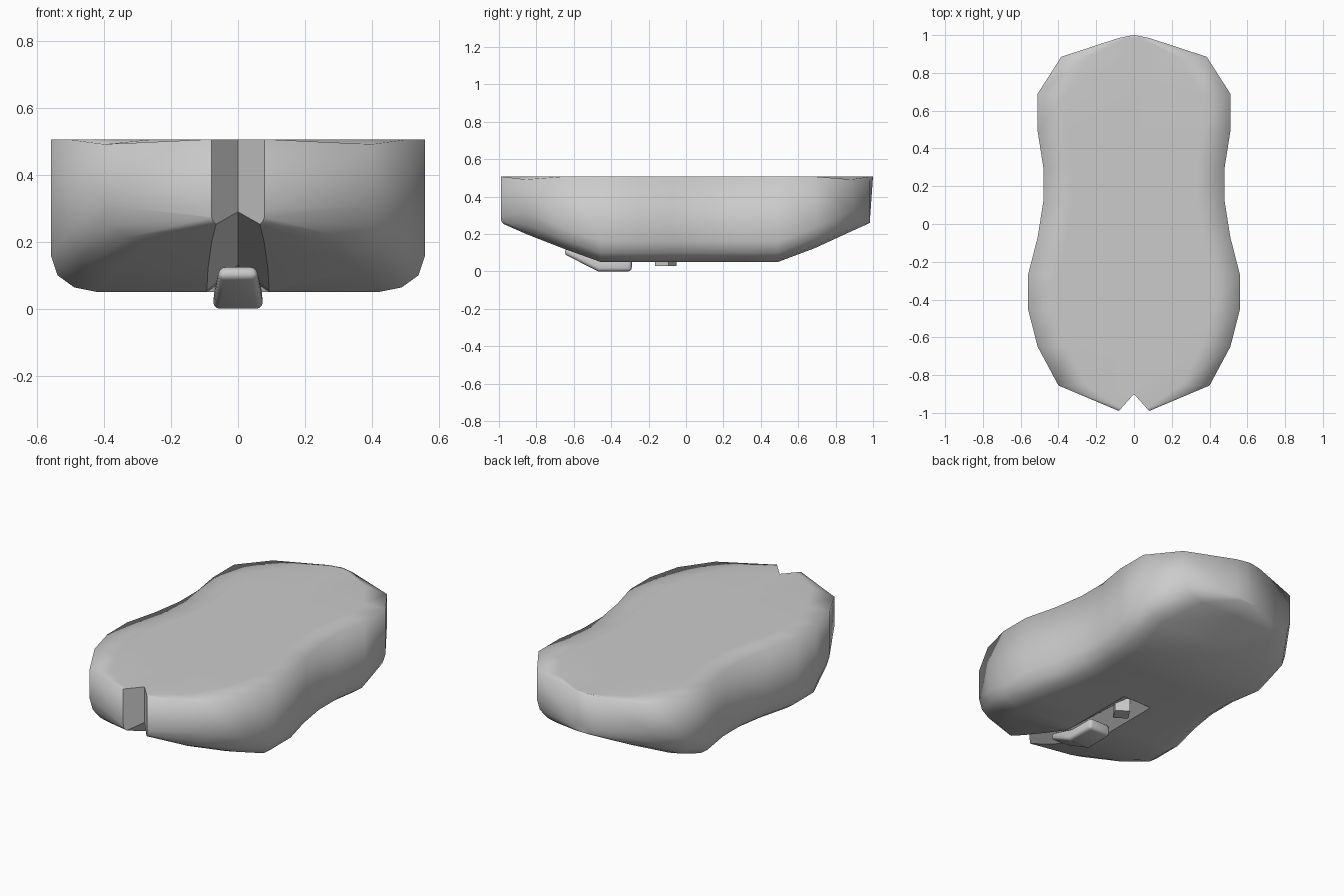
import bpy, math

if "Cube" in bpy.data.objects:
    bpy.data.objects.remove(bpy.data.objects["Cube"])

def mesh_object(name, verts, faces, smooth=False):
    me = bpy.data.meshes.new(name)
    me.from_pydata(verts, [], faces)
    me.polygons.foreach_set("use_smooth", [smooth] * len(faces))
    ob = bpy.data.objects.new(name, me)
    bpy.context.collection.objects.link(ob)
    return ob

def loft(name, rings, smooth=False):
    """Skin closed rings of equal length and cap both ends."""
    n = len(rings[0])
    verts = [p for r in rings for p in r]
    faces = [(k*n + i, k*n + (i+1) % n, (k+1)*n + (i+1) % n, (k+1)*n + i)
             for k in range(len(rings) - 1) for i in range(n)]
    faces += [tuple(reversed(range(n))), tuple(range((len(rings)-1)*n, len(rings)*n))]
    ob = mesh_object(name, verts, faces, smooth)
    bpy.context.view_layer.objects.active = ob
    ob.select_set(True)
    bpy.ops.object.mode_set(mode='EDIT')
    bpy.ops.mesh.select_all(action='SELECT')
    bpy.ops.mesh.normals_make_consistent(inside=False)
    bpy.ops.object.mode_set(mode='OBJECT')
    ob.select_set(False)
    return ob

# Body stations: y, half width, underside height, rim height
stations = [(-.99, .08, .26, .507), (-.855, .40, .20, .492), (-.65, .51, .12, .507),
            (-.455, .56, .05, .507), (-.265, .56, .05, .507), (-.07, .51, .05, .507),
            (.12, .48, .05, .507), (.30, .48, .05, .507), (.49, .51, .05, .507),
            (.69, .51, .125, .507), (.885, .385, .215, .492), (.985, .08, .26, .507)]

def section(y, w, b, t):
    k = min(1, w / .3)
    half = [(w - .15*k, .507), (w, t), (w, b + .10*k + .01), (w - .02*k, b + .05*k),
            (w - .07*k, b + .014*k), (w - .14*k, b)]
    pts = half + [(0, b)] + [(-x, z) for x, z in reversed(half)] + [(0, .507)]
    # the upper part of the rear tip bulges slightly past its lower edge
    return [(x, y, z) for x, z in pts]

rings = [section(*s) for s in stations]
rings.append([(x * .05, 1.0 if z > .3 else .985, max(z, .262) if z < .3 else max(z, .35))
              for x, y, z in rings[-1]])
body = loft("body", rings, True)

# V-shaped channel down the front and along the underside
channel = [(.088, -.999, .60, -.90, .60), (.088, -.999, .24, -.90, .29),
           (.11, -.47, .04, -.44, .13), (.11, .03, .04, .0, .11)]
cutter = loft("channel_cutter", [[(-w, y, z), (w, y, z), (0, ay, az)]
                                 for w, y, z, ay, az in channel])
cutter.hide_render = True
mod = body.modifiers.new("channel", 'BOOLEAN')
mod.operation = 'DIFFERENCE'
mod.solver = 'EXACT'
mod.object = cutter
bpy.context.view_layer.objects.active = body
bpy.ops.object.modifier_apply(modifier="channel")
bpy.data.objects.remove(cutter)

# Bent tab seated in the channel
outer = [(-.655, .095, .06), (-.47, 0, .075), (-.29, 0, .075)]
inner = [(-.635, .13, .055), (-.455, .07, .07), (-.29, .07, .07)]
tab = loft("scroll_tab", [[(-w, y, z), (w, y, z), (v, iy, iz), (-v, iy, iz)]
                          for (y, z, w), (iy, iz, v) in zip(outer, inner)])
bev = tab.modifiers.new("bevel", 'BEVEL')
bev.width = .02
bev.segments = 3
bev.limit_method = 'ANGLE'
bev.angle_limit = math.radians(45)
bpy.context.view_layer.objects.active = tab
tab.select_set(True)
bpy.ops.object.modifier_apply(modifier="bevel")
bpy.ops.object.shade_smooth_by_angle(angle=math.radians(40))

# Small turned block behind the tab
bpy.ops.mesh.primitive_cube_add(size=1, location=(0, -.107, .07),
                                rotation=(0, 0, math.radians(57)))
block = bpy.context.object
block.name = "small_button"
block.scale = (.083, .083, .08)
